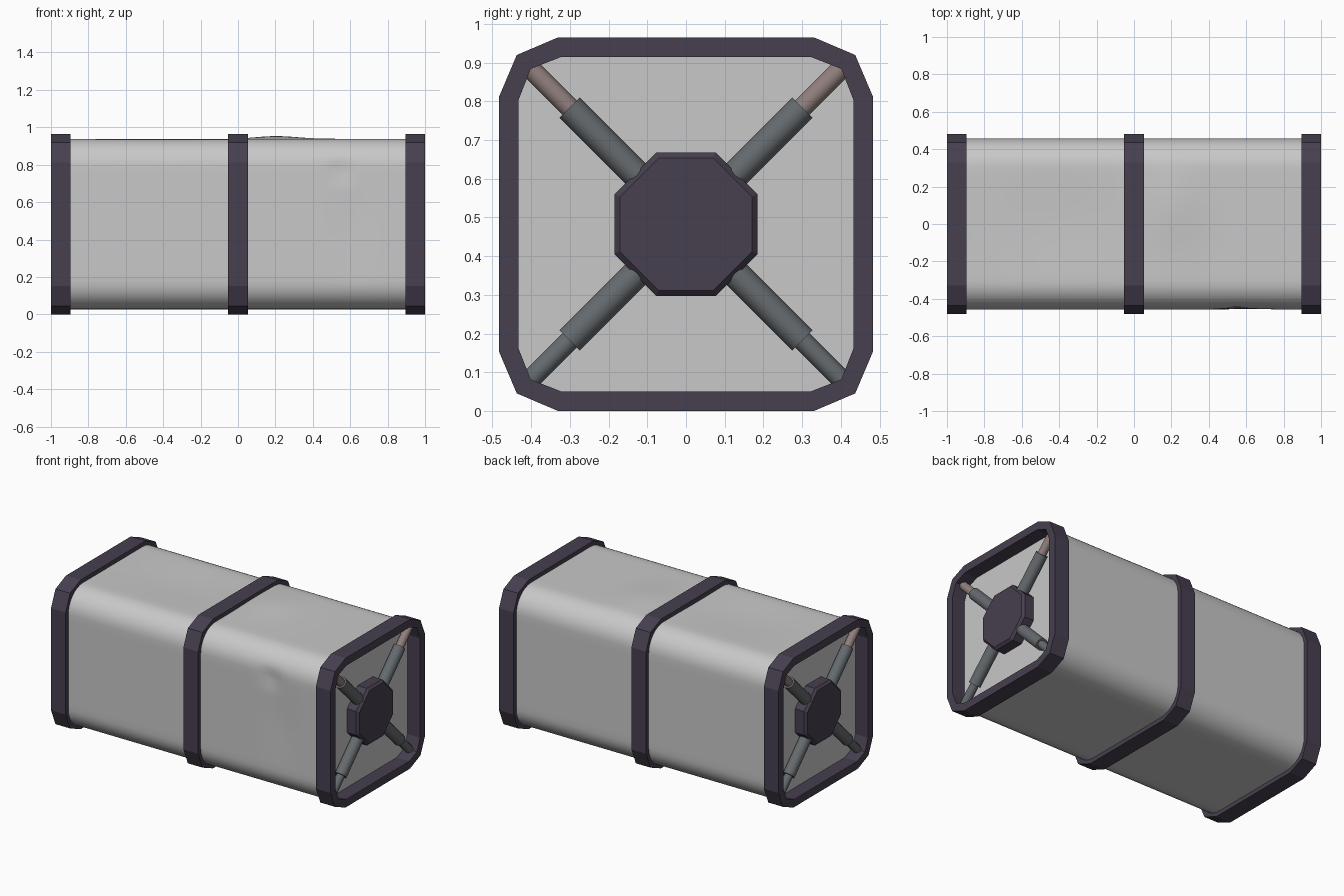
import bpy, bmesh, math
from mathutils import Vector, Matrix

if "Cube" in bpy.data.objects:
    bpy.data.objects.remove(bpy.data.objects["Cube"])

CZ = 0.4825  # height of the long axis


def material(name, rgb):
    m = bpy.data.materials.new(name)
    m.diffuse_color = (*rgb, 1)
    m.use_nodes = True
    m.node_tree.nodes["Principled BSDF"].inputs["Base Color"].default_value = m.diffuse_color
    return m


DARK = material("dark_purple", (0.063, 0.050, 0.079))
SHELL = material("light_grey", (0.58, 0.58, 0.58))
STEEL = material("steel_grey", (0.13, 0.145, 0.157))
PINK = material("dusty_pink", (0.28, 0.215, 0.205))


def finish(name, bm, mat, smooth=None):
    bmesh.ops.recalc_face_normals(bm, faces=bm.faces[:])
    me = bpy.data.meshes.new(name)
    bm.to_mesh(me)
    bm.free()
    ob = bpy.data.objects.new(name, me)
    bpy.context.collection.objects.link(ob)
    me.materials.append(mat)
    if smooth:
        bpy.ops.object.select_all(action='DESELECT')
        ob.select_set(True)
        bpy.context.view_layer.objects.active = ob
        bpy.ops.object.shade_smooth_by_angle(angle=math.radians(smooth))
    return ob


def four_way(corner):
    """Repeat one corner's points (running y-axis side to z-axis side) around all four."""
    pts = []
    for k in range(4):
        for y, z in corner:
            for _ in range(k):
                y, z = -z, y
            pts.append((y, z))
    return pts


def bridge(bm, a, b):
    n = len(a)
    for i in range(n):
        bm.faces.new((a[i], a[(i + 1) % n], b[(i + 1) % n], b[i]))


def loop(bm, pts, x):
    return [bm.verts.new((x, y, CZ + z)) for y, z in pts]


# Square frames with cut corners
outer = four_way([(0.4825, 0.33), (0.437, 0.437), (0.33, 0.4825)])
inner = four_way([(0.432, 0.322), (0.401, 0.401), (0.322, 0.432)])
for name, x0, x1 in (("left_frame", -1, -0.895), ("middle_frame", -0.0525, 0.0525),
                     ("right_frame", 0.895, 1)):
    bm = bmesh.new()
    rings = [loop(bm, outer, x0), loop(bm, outer, x1), loop(bm, inner, x1), loop(bm, inner, x0)]
    for i in range(4):
        bridge(bm, rings[i], rings[(i + 1) % 4])
    finish(name, bm, DARK)

# Rounded shell with flat recessed ends and slight dents
H, R = 0.456, 0.15
C = H - R
side = [(H, -C + 2 * C * i / 14) for i in range(14)]
arc = [(C + R * math.cos(a), C + R * math.sin(a))
       for a in (math.pi / 2 * i / 8 for i in range(8))]
profile = four_way(side + arc)
bm = bmesh.new()
END, N = 0.91, 48
prev = None
for i in range(N + 1):
    cur = loop(bm, profile, -END + 2 * END * i / N)
    if prev:
        bridge(bm, prev, cur)
    else:
        bm.faces.new(cur)
    prev = cur
bm.faces.new(prev)


def bump(u, v, su, sv):
    return math.exp(-(u / su) ** 2 - (v / sv) ** 2)


for v in bm.verts:
    x, y, z = v.co
    if abs(x) > 0.89:
        continue
    if z > CZ + C:   # top: soft swell on the right, shallow sag on the left
        v.co.z += 0.015 * bump(x - 0.2, y - 0.1, 0.16, 0.2)
        v.co.z -= 0.010 * bump(x + 0.4, y, 0.35, 0.25)
    if y < -C:       # front: small dent with a faint crease below it
        v.co.y += 0.014 * bump(x - 0.55, z - 0.77, 0.06, 0.05)
        v.co.y += 0.006 * bump(x - 0.62, z - 0.5, 0.10, 0.22)
finish("shell", bm, SHELL, 35)


def rod(name, x, angle, r0, r1, radius, mat):
    d = Vector((0, math.cos(angle), math.sin(angle)))
    bm = bmesh.new()
    rot = d.to_track_quat('Z', 'Y').to_matrix().to_4x4()
    pos = Matrix.Translation(Vector((x, 0, CZ)) + d * (r0 + r1) / 2)
    bmesh.ops.create_cone(bm, cap_ends=True, segments=16, radius1=radius, radius2=radius,
                          depth=r1 - r0, matrix=pos @ rot)
    finish(name, bm, mat, 40)


# Hubs and telescopic struts at both ends
octagon = [(math.cos(a) / math.cos(math.pi / 8), math.sin(a) / math.cos(math.pi / 8))
           for a in (math.pi / 8 + math.pi / 4 * i for i in range(8))]
for s, end in ((-1, "left"), (1, "right")):
    bm = bmesh.new()
    rings = [loop(bm, [(y * r, z * r) for y, z in octagon], s * x)
             for x, r in ((0.90, 0.185), (0.975, 0.185), (0.99, 0.171))]
    bridge(bm, rings[0], rings[1])
    bridge(bm, rings[1], rings[2])
    bm.faces.new(rings[0])
    bm.faces.new(rings[2])
    finish(end + "_hub", bm, DARK)
    for k in range(4):
        a = math.pi / 4 + k * math.pi / 2
        rod(f"{end}_strut_sleeve_{k}", s * 0.945, a, 0.12, 0.425, 0.037, STEEL)
        rod(f"{end}_strut_rod_{k}", s * 0.945, a, 0.40, 0.58, 0.026, PINK if k < 2 else STEEL)
